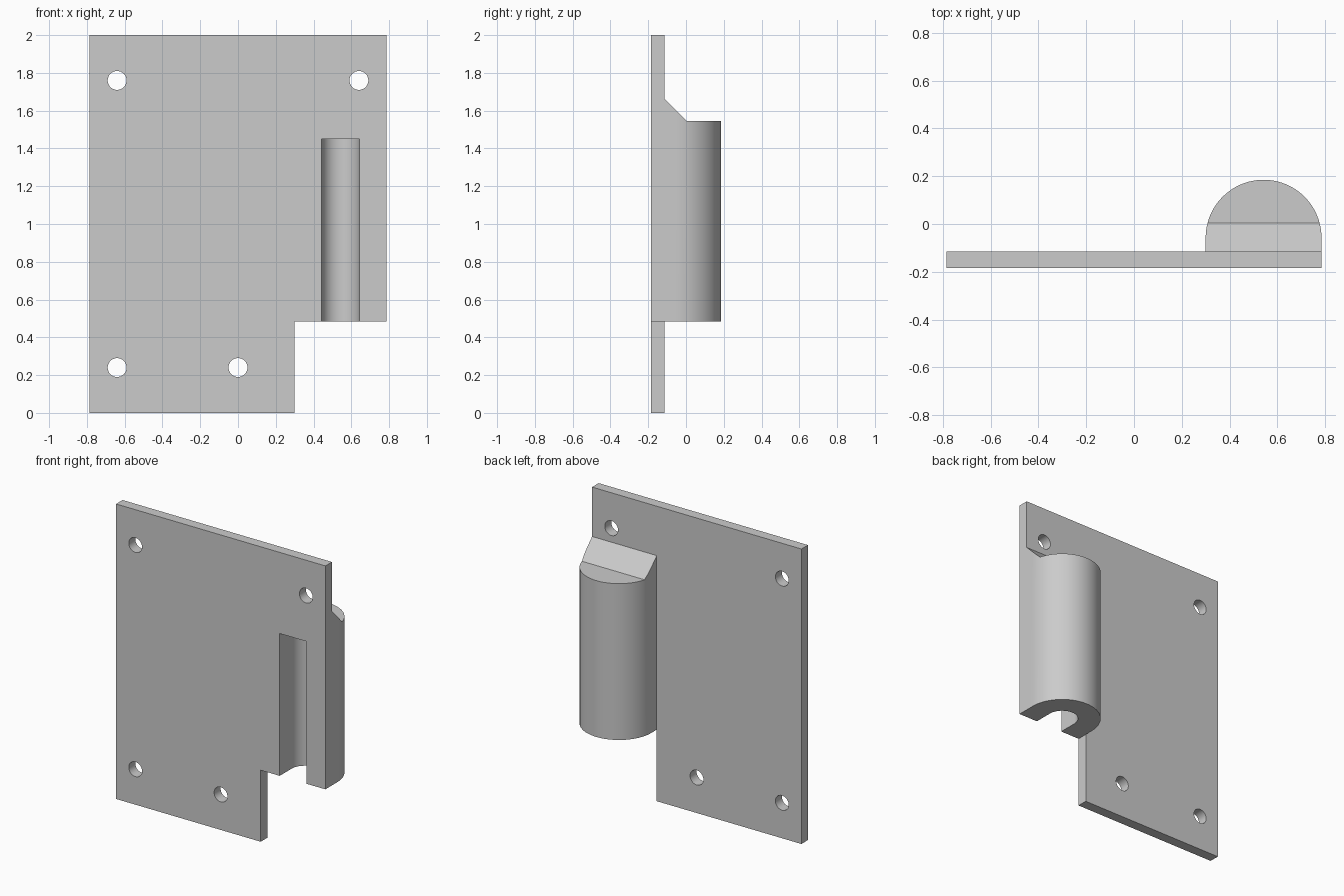
import bpy, bmesh, math
from mathutils import Vector

cube = bpy.data.objects.get("Cube")
if cube:
    bpy.data.objects.remove(cube, do_unlink=True)

FRONT, FACE, BACK = -0.185, -0.115, 0.185   # plate front, plate rear, housing rear
SIDE, STEP, TOP = 0.785, 0.30, 2.0          # half width, notch edge, plate height
BOTTOM, SHOULDER, SLOT_TOP = 0.485, 1.545, 1.45
CX = (STEP + SIDE) / 2
R = (SIDE - STEP) / 2
CY = BACK - R

grey = bpy.data.materials.new("plain grey")
grey.use_nodes = True
colour = (0.6, 0.6, 0.6, 1)
grey.diffuse_color = colour
grey.node_tree.nodes["Principled BSDF"].inputs["Base Color"].default_value = colour


def prism(name, points, direction):
    """Extrude a closed outline of 3D points along a direction."""
    bm = bmesh.new()
    face = bm.faces.new([bm.verts.new(p) for p in points])
    grown = bmesh.ops.extrude_face_region(bm, geom=[face])
    moved = [g for g in grown["geom"] if isinstance(g, bmesh.types.BMVert)]
    bmesh.ops.translate(bm, verts=moved, vec=Vector(direction))
    bmesh.ops.recalc_face_normals(bm, faces=bm.faces)
    mesh = bpy.data.meshes.new(name)
    bm.to_mesh(mesh)
    bm.free()
    mesh.materials.append(grey)
    obj = bpy.data.objects.new(name, mesh)
    bpy.context.collection.objects.link(obj)
    return obj


def arch(radius, front, z, steps=48):
    """Straight-sided outline with a half-round rear, lying flat at height z."""
    arc = [(CX + radius * math.cos(math.pi * i / steps),
            CY + radius * math.sin(math.pi * i / steps), z) for i in range(steps + 1)]
    return [(CX + radius, front, z)] + arc + [(CX - radius, front, z)]


def combine(target, tool, operation):
    mod = target.modifiers.new(operation.title(), 'BOOLEAN')
    mod.operation, mod.object, mod.solver = operation, tool, 'EXACT'
    bpy.context.view_layer.objects.active = target
    bpy.ops.object.modifier_apply(modifier=mod.name)
    bpy.data.objects.remove(tool, do_unlink=True)


# Flat plate with a notched lower corner
outline = [(-SIDE, 0), (STEP, 0), (STEP, BOTTOM), (SIDE, BOTTOM), (SIDE, TOP), (-SIDE, TOP)]
bracket = prism("mounting_bracket", [(x, FRONT, z) for x, z in outline], (0, FACE - FRONT, 0))

# Half-round housing, topped by a slope that runs up to the plate
housing = prism("housing", arch(R, FACE - 0.03, BOTTOM), (0, 0, 1.5))
rise = SHOULDER + 0.12
cut = [(FACE - 0.1, rise), (FACE, rise), (FACE + 0.12, SHOULDER), (1, SHOULDER), (1, 3), (FACE - 0.1, 3)]
combine(housing, prism("top_cutter", [(0, y, z) for y, z in cut], (1, 0, 0)), 'DIFFERENCE')
combine(bracket, housing, 'UNION')

# Round-backed slot, open at the front and bottom
slot = prism("slot_cutter", arch(0.1, FRONT - 0.1, BOTTOM - 0.1), (0, 0, SLOT_TOP - BOTTOM + 0.1))
combine(bracket, slot, 'DIFFERENCE')

# Screw holes
for x, z in [(-0.64, 1.76), (0.64, 1.76), (-0.64, 0.24), (0, 0.24)]:
    ring = [(x + 0.05 * math.cos(math.tau * i / 32), FRONT - 0.1,
             z + 0.05 * math.sin(math.tau * i / 32)) for i in range(32)]
    combine(bracket, prism("hole_cutter", ring, (0, 0.3, 0)), 'DIFFERENCE')

# Smooth the round walls, keep the edges crisp
bpy.ops.object.select_all(action='DESELECT')
bracket.select_set(True)
bpy.context.view_layer.objects.active = bracket
bpy.ops.object.shade_smooth_by_angle(angle=math.radians(30))
